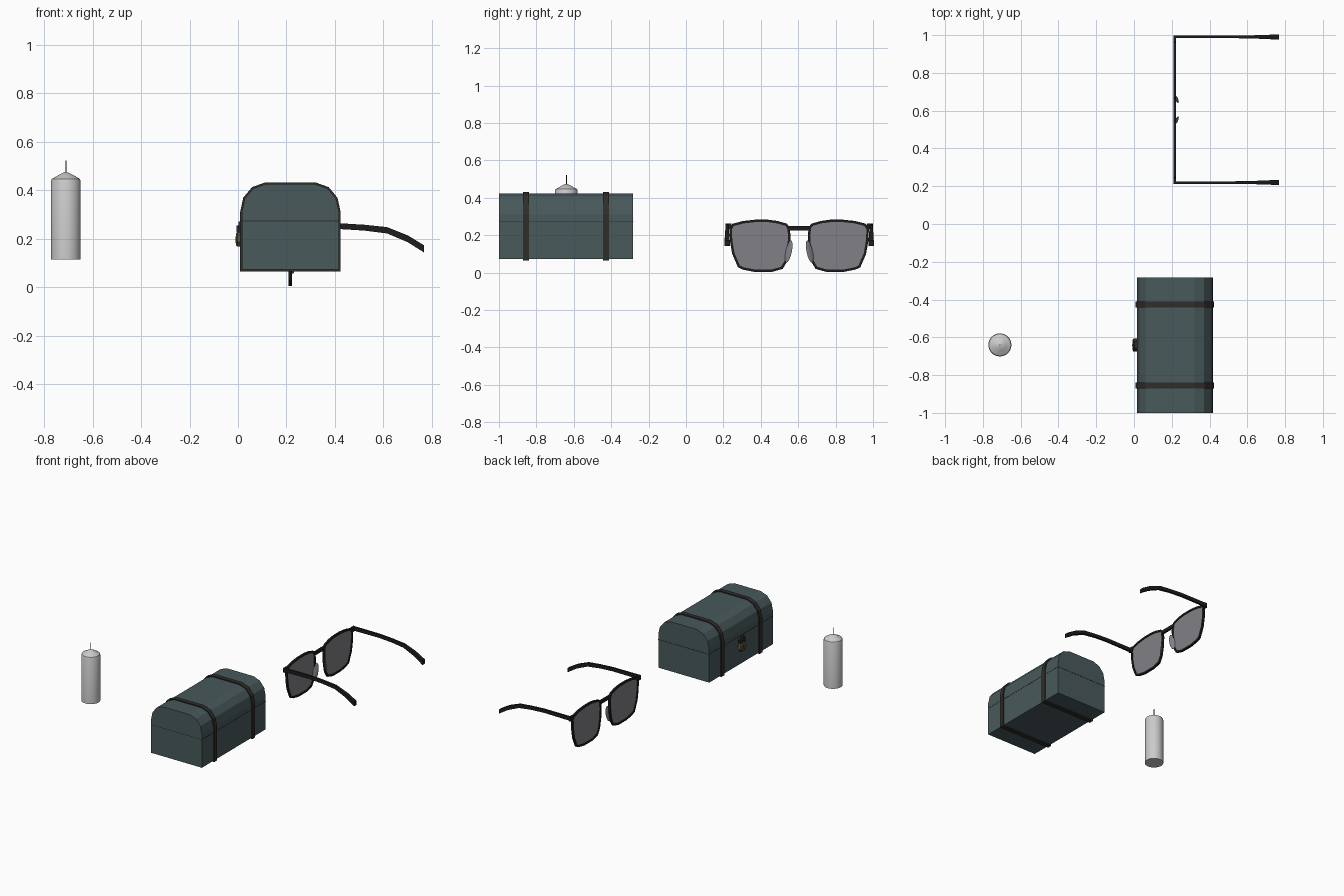
import bpy, bmesh, math
from mathutils import Vector

if "Cube" in bpy.data.objects:
    bpy.data.objects.remove(bpy.data.objects["Cube"])


def material(name, rgb):
    m = bpy.data.materials.new(name)
    m.diffuse_color = (*rgb, 1)
    m.use_nodes = True
    m.node_tree.nodes["Principled BSDF"].inputs["Base Color"].default_value = m.diffuse_color
    return m


TEAL = material("painted_wood", (0.065, 0.10, 0.105))
STRAP = material("dark_strap", (0.03, 0.026, 0.023))
BRASS = material("old_brass", (0.11, 0.09, 0.055))
FRAME = material("black_frame", (0.012, 0.012, 0.013))
LENS = material("grey_lens", (0.22, 0.22, 0.24))


def finish(name, bm, mat=None):
    bmesh.ops.recalc_face_normals(bm, faces=bm.faces)
    me = bpy.data.meshes.new(name)
    bm.to_mesh(me)
    bm.free()
    ob = bpy.data.objects.new(name, me)
    bpy.context.collection.objects.link(ob)
    if mat:
        me.materials.append(mat)
    return ob


def loft(name, loops, mat=None, closed=False):
    """Skin a list of equal-length vertex loops; capped, or closed into a ring."""
    bm = bmesh.new()
    rows = [[bm.verts.new(p) for p in lp] for lp in loops]
    n = len(rows[0])
    pairs = list(zip(rows, rows[1:])) + ([(rows[-1], rows[0])] if closed else [])
    for a, b in pairs:
        for i in range(n):
            j = (i + 1) % n
            bm.faces.new((a[i], a[j], b[j], b[i]))
    if not closed:
        bm.faces.new(rows[0])
        bm.faces.new(rows[-1])
    return finish(name, bm, mat)


def xz(pts, y):
    return [(x, y, z) for x, z in pts]


def yz(pts, x):
    return [(x, y, z) for y, z in pts]


def offset(pts, d):
    """Grow a closed 2D outline by d (shrink when negative)."""
    n = len(pts)
    area = sum(pts[i][0] * pts[(i + 1) % n][1] - pts[(i + 1) % n][0] * pts[i][1] for i in range(n))
    d = d if area > 0 else -d
    out = []
    for i in range(n):
        p, a, b = Vector(pts[i]), Vector(pts[i - 1]), Vector(pts[(i + 1) % n])
        e1, e2 = (p - a).normalized(), (b - p).normalized()
        n1, n2 = Vector((e1.y, -e1.x)), Vector((e2.y, -e2.x))
        out.append(tuple(p + (n1 + n2) * d / (1 + n1.dot(n2))))
    return out


def ring(name, outer, inner, plane, a, b, mat):
    return loft(name, [plane(outer, a), plane(outer, b), plane(inner, b), plane(inner, a)], mat, True)


def box(name, x0, x1, y0, y1, z0, z1, mat):
    return loft(name, [[(x, y0, z0), (x, y1, z0), (x, y1, z1), (x, y0, z1)] for x in (x0, x1)], mat)


# Chest body, lid and the dark seam between them
Y0, Y1 = -1.0, -0.283
L, R, SEAM = 0.016, 0.416, 0.272
arch = [(R, 0.31), (0.404, 0.365), (0.37, 0.406), (0.32, 0.424),
        (0.112, 0.424), (0.062, 0.406), (0.028, 0.365), (L, 0.31)]
base = [(L, 0.072), (R, 0.072), (R, SEAM - 0.002), (L, SEAM - 0.002)]
lid = [(L, SEAM + 0.002), (R, SEAM + 0.002)] + arch
loft("chest_body", [xz(base, Y0), xz(base, Y1)], TEAL)
loft("chest_lid", [xz(lid, Y0), xz(lid, Y1)], TEAL)
box("chest_seam", L - 0.001, R + 0.001, Y0, Y1 + 0.001, SEAM - 0.002, SEAM + 0.002, STRAP)

# Two straps wrapped right round the chest
whole = [(L, 0.072), (R, 0.072)] + arch
for k, yc in enumerate((-0.427, -0.855)):
    ring(f"chest_strap_{k}", offset(whole, 0.007), whole, xz, yc - 0.016, yc + 0.016, STRAP)

# Hasp and padlock on the -x side
CY = -0.641
hasp = [(CY - 0.028, 0.225), (CY + 0.028, 0.225), (CY + 0.034, 0.25),
        (CY + 0.018, 0.27), (CY - 0.018, 0.27), (CY - 0.034, 0.25)]
loft("hasp", [yz(hasp, 0.002), yz(hasp, L)], STRAP)
lock = [(CY - 0.018, 0.167), (CY + 0.018, 0.167), (CY + 0.034, 0.185),
        (CY + 0.03, 0.215), (CY + 0.018, 0.228), (CY - 0.018, 0.228),
        (CY - 0.03, 0.215), (CY - 0.034, 0.185)]
loft("padlock", [yz(offset(lock, -0.006), -0.008), yz(lock, -0.003), yz(lock, L)], BRASS)
arc = [(math.cos(t * math.pi / 6), math.sin(t * math.pi / 6)) for t in range(7)]
outer = [(CY + 0.022 * c, 0.228 + 0.026 * s) for c, s in arc]
inner = [(CY + 0.013 * c, 0.228 + 0.016 * s) for c, s in arc]
shackle = outer + inner[::-1]
loft("padlock_shackle", [yz(shackle, -0.006), yz(shackle, 0.004)], STRAP)
box("keyhole", -0.0095, -0.007, CY - 0.004, CY + 0.004, 0.182, 0.208, STRAP)


# Candle: lathe of wax with a domed cone top, and the wick
def circle(x, y, z, r, n):
    return [(x + r * math.cos(2 * math.pi * i / n), y + r * math.sin(2 * math.pi * i / n), z) for i in range(n)]


CX, CYC = -0.71, -0.64
wax = loft("candle_wax", [circle(CX, CYC, z, r, 32) for z, r in
                          ((0.114, 0.061), (0.438, 0.061), (0.446, 0.058),
                           (0.462, 0.030), (0.474, 0.006))])
wick = loft("candle_wick", [circle(CX, CYC, z, 0.0025, 8) for z in (0.47, 0.522)], FRAME)
for ob in (wax, wick):
    bpy.ops.object.select_all(action='DESELECT')
    ob.select_set(True)
    bpy.context.view_layer.objects.active = ob
    bpy.ops.object.shade_smooth_by_angle(angle=math.radians(35))

# Glasses, mirrored about y = GY
GY, GX = 0.605, 0.215
rim = [(0.066, 0.262), (0.115, 0.276), (0.165, 0.283), (0.235, 0.283), (0.300, 0.276),
       (0.357, 0.261), (0.373, 0.235), (0.370, 0.170), (0.358, 0.100), (0.327, 0.028),
       (0.300, 0.016), (0.240, 0.004), (0.145, 0.004), (0.088, 0.020),
       (0.064, 0.060), (0.050, 0.130), (0.046, 0.200), (0.052, 0.245)]
temple = [(0.210, 0.250, 0.013, 0.007), (0.42, 0.251, 0.012, 0.007), (0.52, 0.245, 0.012, 0.007),
          (0.615, 0.234, 0.013, 0.008), (0.70, 0.199, 0.014, 0.011), (0.768, 0.157, 0.015, 0.014)]
for side, s in (("left", -1), ("right", 1)):
    out = [(GY + s * y, z) for y, z in rim]
    inn = offset(out, -0.013)
    ring(f"rim_{side}", out, inn, yz, GX - 0.007, GX + 0.007, FRAME)
    loft(f"lens_{side}", [yz(inn, GX - 0.002), yz(inn, GX + 0.002)], LENS)
    # temple arm bending down to the ear tip
    loops = []
    for i, (x, z, h, t) in enumerate(temple):
        y = GY + s * (0.388 - 0.004 * x)
        loops.append([(x, y - t, z - h), (x, y + t, z - h), (x, y + t, z + h), (x, y - t, z + h)])
    loft(f"temple_{side}", loops, FRAME)
    # hinge block joining rim and temple
    ya, yb = sorted((GY + s * 0.362, GY + s * 0.394))
    box(f"hinge_{side}", GX - 0.007, GX + 0.008, ya, yb, 0.232, 0.264, FRAME)
    # nose pad: thin oval plate angled inwards behind the rim
    bm = bmesh.new()
    bmesh.ops.create_uvsphere(bm, u_segments=12, v_segments=8, radius=1)
    along = Vector((0.022, -s * 0.036, 0)).normalized()
    across = Vector((along.y, -along.x, 0))
    for v in bm.verts:
        p = v.co.copy()
        v.co = Vector((0.226, GY + s * 0.056, 0.113)) + along * p.x * 0.02 + across * p.y * 0.005
        v.co.y += s * 0.012 * -p.z
        v.co.z += p.z * 0.06
    finish(f"nose_pad_{side}", bm, LENS)

box("bridge", GX - 0.007, GX + 0.007, GY - 0.056, GY + 0.056, 0.226, 0.250, FRAME)
